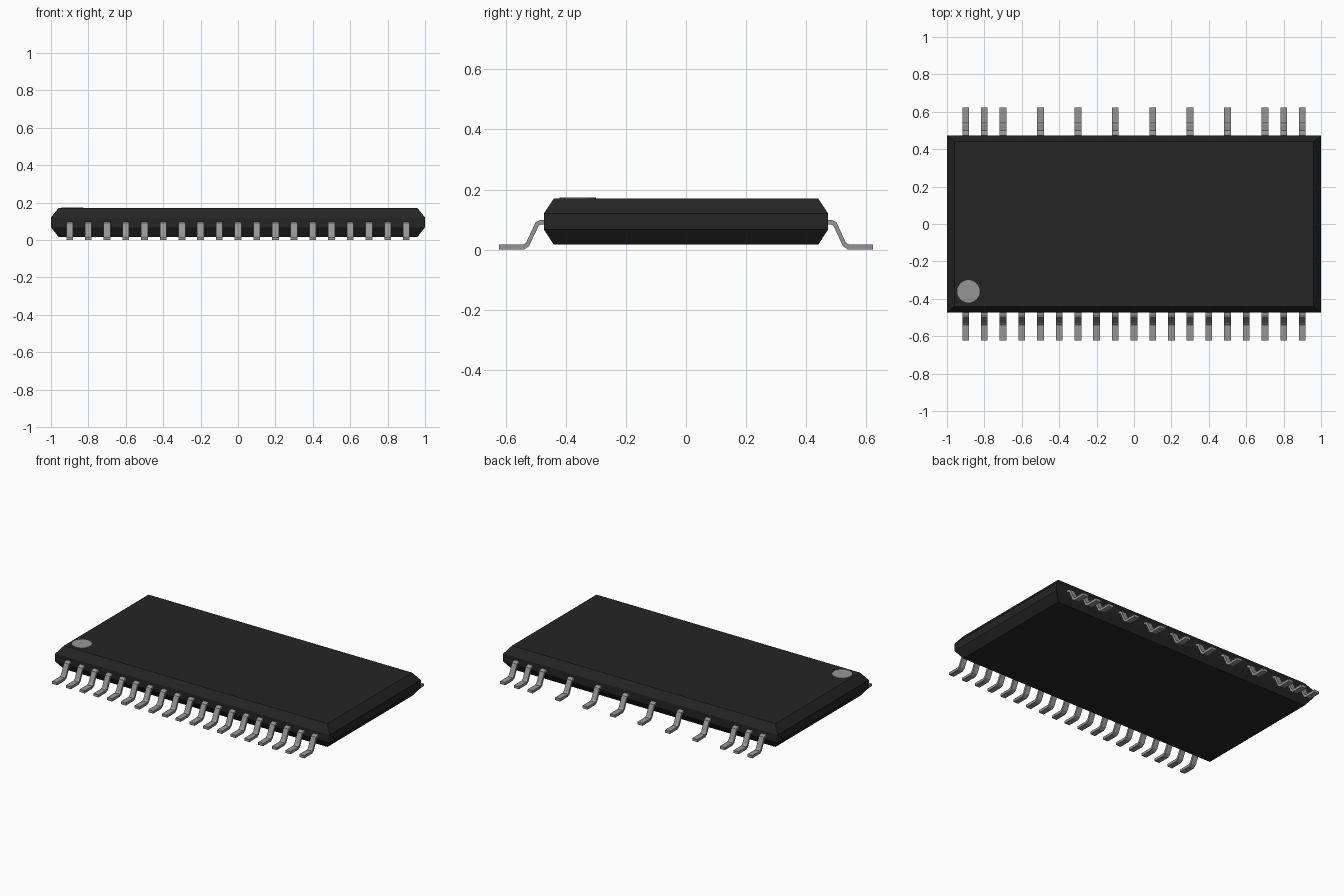
import bpy, bmesh
from mathutils import Matrix

if "Cube" in bpy.data.objects:
    bpy.data.objects.remove(bpy.data.objects["Cube"], do_unlink=True)


def material(name, value):
    m = bpy.data.materials.new(name)
    m.use_nodes = True
    colour = (value, value, value, 1)
    m.diffuse_color = colour
    m.node_tree.nodes["Principled BSDF"].inputs["Base Color"].default_value = colour
    return m


black = material("black plastic", 0.018)
grey = material("grey metal", 0.3)


def finish(bm, name, mat):
    bmesh.ops.recalc_face_normals(bm, faces=bm.faces)
    mesh = bpy.data.meshes.new(name)
    bm.to_mesh(mesh)
    bm.free()
    mesh.materials.append(mat)
    obj = bpy.data.objects.new(name, mesh)
    bpy.context.collection.objects.link(obj)
    return obj


# Body: rectangular rings stacked upward, with a vertical belt
bm = bmesh.new()
rings = []
for hx, hy, z in ((0.96, 0.44, 0.017), (1, 0.473, 0.068), (1, 0.473, 0.12), (0.96, 0.44, 0.17)):
    rings.append([bm.verts.new((sx * hx, sy * hy, z))
                  for sx, sy in ((-1, -1), (1, -1), (1, 1), (-1, 1))])
for low, high in zip(rings, rings[1:]):
    for i in range(4):
        j = (i + 1) % 4
        bm.faces.new((low[i], low[j], high[j], high[i]))
bm.faces.new(rings[0])
bm.faces.new(rings[-1])
finish(bm, "package_body", black)

# Corner marker disc
bm = bmesh.new()
bmesh.ops.create_cone(bm, cap_ends=True, segments=32, radius1=0.06, radius2=0.06, depth=0.006,
                      matrix=Matrix.Translation((-0.885, -0.36, 0.17)))
finish(bm, "corner_marker", grey)

# Gull-wing lead outline (distance outward, height)
outline = [(0.46, 0.1), (0.485, 0.099), (0.5, 0.092), (0.53, 0.027), (0.541, 0.017), (0.622, 0.017),
           (0.622, 0), (0.54, 0), (0.522, 0.012), (0.49, 0.08), (0.482, 0.084), (0.46, 0.085)]


def lead_row(name, positions, side):
    bm = bmesh.new()
    for x in positions:
        face = bm.faces.new([bm.verts.new((x - 0.018, side * y, z)) for y, z in outline])
        ext = bmesh.ops.extrude_face_region(bm, geom=[face], use_keep_orig=True)
        verts = [v for v in ext["geom"] if isinstance(v, bmesh.types.BMVert)]
        bmesh.ops.translate(bm, verts=verts, vec=(0.036, 0, 0))
    finish(bm, name, grey)


lead_row("front_leads", [i / 10 for i in range(-9, 10)], -1)
lead_row("back_leads", [i / 10 for i in range(-9, 10) if i % 2 or abs(i) == 8], 1)
